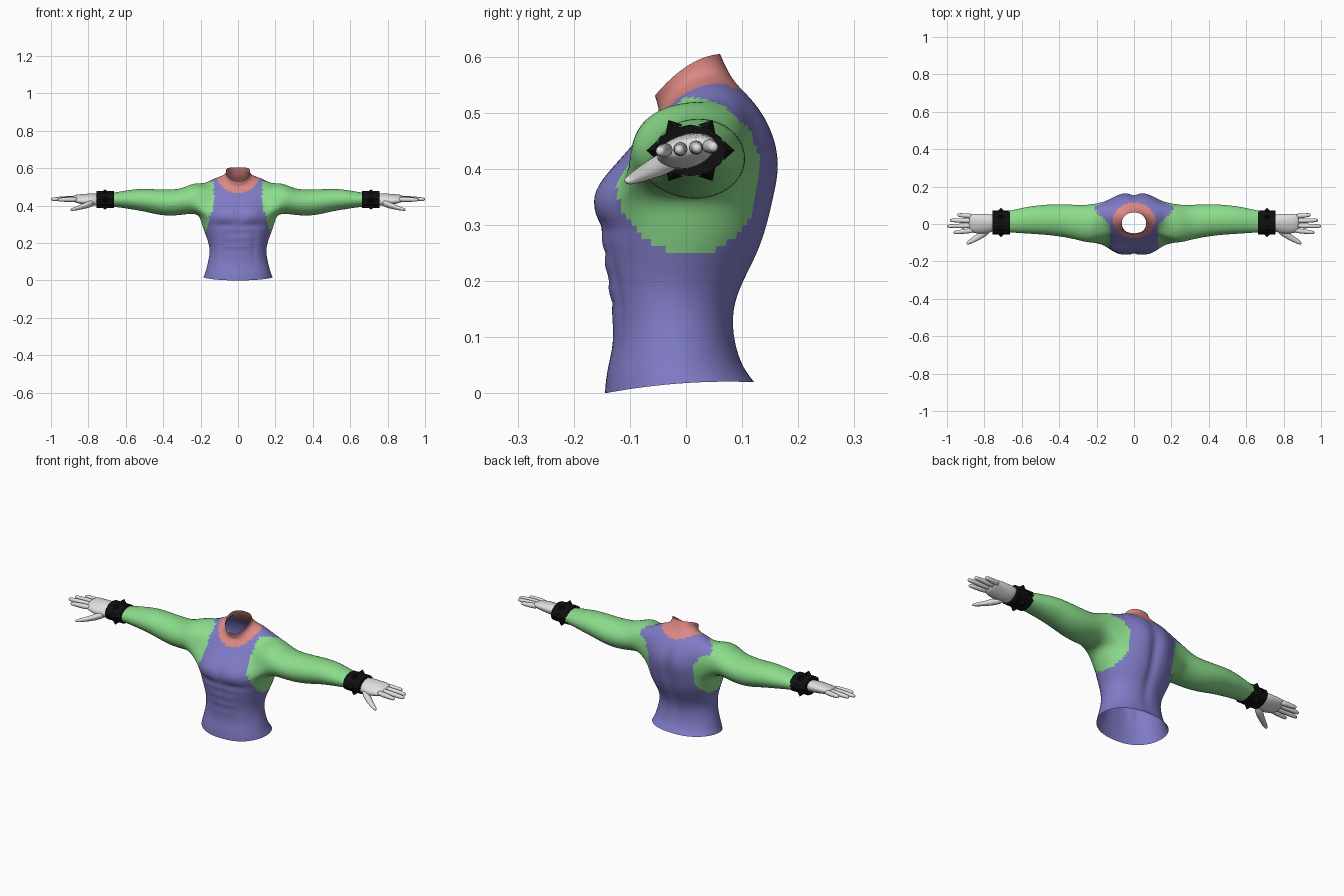
import bpy, bmesh, math
from math import sin, cos, pi, exp, radians

if "Cube" in bpy.data.objects:
    bpy.data.objects.remove(bpy.data.objects["Cube"])


def material(name, rgb):
    m = bpy.data.materials.new(name)
    m.diffuse_color = (*rgb, 1)
    m.use_nodes = True
    m.node_tree.nodes["Principled BSDF"].inputs["Base Color"].default_value = m.diffuse_color
    return m


BLUE = material("blue_cloth", (0.215, 0.2, 0.57))
GREEN = material("green_sleeve", (0.26, 0.72, 0.26))
RED = material("red_collar", (0.72, 0.25, 0.23))
WHITE = material("pale_glove", (0.74, 0.74, 0.74))
BLACK = material("black_band", (0.005, 0.005, 0.005))


def make_object(name, bm, mats, subsurf=0):
    """Turn a right-half bmesh into a mirrored, optionally smoothed object."""
    me = bpy.data.meshes.new(name)
    bm.to_mesh(me)
    bm.free()
    ob = bpy.data.objects.new(name, me)
    bpy.context.collection.objects.link(ob)
    for m in mats:
        me.materials.append(m)
    mir = ob.modifiers.new("mirror", 'MIRROR')
    mir.use_clip = True
    mir.merge_threshold = 0.0005
    if subsurf:
        s = ob.modifiers.new("smooth", 'SUBSURF')
        s.levels = s.render_levels = subsurf
        for p in me.polygons:
            p.use_smooth = True
    return ob


def bridge(bm, a, b, closed=True):
    n = len(a)
    for j in range(n if closed else n - 1):
        k = (j + 1) % n
        bm.faces.new((a[j], a[k], b[k], b[j]))


def ring(bm, x, y, z, ry, rz, n, start=0.0, tilt=0.0):
    """Oval ring of n points facing along x."""
    out = []
    for j in range(n):
        a = start + 2 * pi * j / n
        dy = ry * cos(a)
        out.append(bm.verts.new((x, y + dy, z + rz * sin(a) + tilt * dy)))
    return out


def loft(bm, sections, n, tilt=0.0):
    rings = [ring(bm, *s, n, tilt=tilt) for s in sections]
    for a, b in zip(rings, rings[1:]):
        bridge(bm, a, b)
    bm.faces.new(rings[0][::-1])
    bm.faces.new(rings[-1])


# ---- torso: front z, back z, half width, front y, back y, side lift
TORSO = [
    (0.000, 0.020, 0.186, -0.146, 0.124, 0.008),
    (0.040, 0.045, 0.176, -0.143, 0.104, 0),
    (0.090, 0.090, 0.163, -0.129, 0.088, 0),
    (0.150, 0.150, 0.151, -0.134, 0.085, 0),
    (0.200, 0.200, 0.157, -0.143, 0.105, 0),
    (0.250, 0.250, 0.177, -0.150, 0.132, 0),
    (0.300, 0.300, 0.195, -0.157, 0.148, 0),
    (0.340, 0.350, 0.207, -0.168, 0.157, 0),
    (0.385, 0.400, 0.205, -0.148, 0.166, 0),
    (0.425, 0.450, 0.198, -0.112, 0.161, 0.02),
    (0.460, 0.500, 0.178, -0.082, 0.139, 0.035),
    (0.485, 0.535, 0.135, -0.059, 0.108, 0.032),
    (0.497, 0.555, 0.095, -0.048, 0.088, 0.025),
    (0.510, 0.580, 0.066, -0.050, 0.073, 0.016),
    (0.530, 0.605, 0.066, -0.056, 0.062, 0.017),
]
COLS, C0, C1, R0, R1 = 12, 3, 9, 7, 10   # grid size and arm opening

bm = bmesh.new()
grid = []
for zf, zb, w, yf, yb, lift in TORSO:
    row = []
    for j in range(COLS + 1):
        t = pi * j / COLS
        s = 0.0 if j in (0, COLS) else sin(t)
        f = (1 - cos(t)) / 2
        row.append(bm.verts.new((w * s ** 0.85, yf + (yb - yf) * f,
                                 zf + (zb - zf) * f + lift * s * s)))
    grid.append(row)
for i in range(len(grid) - 1):
    for j in range(COLS):
        if not (R0 <= i < R1 and C0 <= j < C1):
            bm.faces.new((grid[i][j], grid[i][j + 1],
                          grid[i + 1][j + 1], grid[i + 1][j]))

# ---- arm: extended from the opening; x, front y, back y, bottom z, top z
ARM = [
    (0.235, -0.106, 0.104, 0.358, 0.526),
    (0.300, -0.086, 0.103, 0.350, 0.490),
    (0.370, -0.072, 0.107, 0.343, 0.487),
    (0.440, -0.062, 0.107, 0.353, 0.488),
    (0.500, -0.057, 0.102, 0.368, 0.492),
    (0.560, -0.053, 0.095, 0.378, 0.488),
    (0.620, -0.049, 0.082, 0.388, 0.478),
    (0.680, -0.044, 0.069, 0.395, 0.468),
    (0.720, -0.040, 0.060, 0.400, 0.462),
]
loop = ([grid[R0][j] for j in range(C0, C1)] + [grid[i][C1] for i in range(R0, R1)]
        + [grid[R1][j] for j in range(C1, C0, -1)] + [grid[i][C0] for i in range(R1, R0, -1)])
for x, y0, y1, z0, z1 in ARM:
    nxt = ring(bm, x, (y0 + y1) / 2, (z0 + z1) / 2, (y1 - y0) / 2, (z1 - z0) / 2,
               len(loop), radians(-150))
    bridge(bm, loop, nxt)
    loop = nxt
body = make_object("torso_and_arms", bm, (BLUE, GREEN, RED), 2)

# bake the smoothed surface so muscles and colours use the finer faces
dg = bpy.context.evaluated_depsgraph_get()
fine = bpy.data.meshes.new_from_object(body.evaluated_get(dg))
body.modifiers.clear()
body.data = fine


def bump(v, centre, size):
    return exp(-((v - centre) / size) ** 2)


# muscle relief: chest, stomach and spine
for v in fine.vertices:
    x, y, z = abs(v.co.x), v.co.y, v.co.z
    if x > 0.19:
        continue
    if y < -0.06:
        d = 0.010 * bump(x, 0.08, 0.055) * bump(z, 0.36, 0.045)
        d -= 0.006 * bump(x, 0, 0.012) * bump(z, 0.30, 0.13)
        d -= 0.007 * bump(x, 0.07, 0.07) * bump(z, 0.295, 0.014)
        for groove in (0.25, 0.205, 0.16):
            d -= 0.004 * bump(x, 0.03, 0.04) * bump(z, groove, 0.010)
        d -= 0.005 * bump(x, 0.085, 0.015) * bump(z, 0.19, 0.08)
        v.co.y -= d
    elif y > 0.05:
        v.co.y -= 0.014 * bump(x, 0, 0.022) * bump(z, 0.3, 0.17)
        v.co.y += 0.005 * bump(x, 0.06, 0.035) * bump(z, 0.4, 0.09)

# collar and sleeve colours
for p in fine.polygons:
    x, y, z = abs(p.center.x), p.center.y, p.center.z
    side = ((y - 0.005) / 0.13) ** 2 + ((z - 0.388) / 0.14) ** 2 < 1
    if z > 0.45 and (x / 0.112) ** 2 + ((y - 0.02) / 0.095) ** 2 < 1:
        p.material_index = 2
    elif x > 0.215 or (x > 0.13 and side):
        p.material_index = 1

# ---- hands: palm, four fingers, thumb
bm = bmesh.new()
loft(bm, [(0.735, 0.008, 0.432, 0.042, 0.033), (0.775, 0.002, 0.432, 0.054, 0.033),
          (0.820, 0.000, 0.434, 0.056, 0.029), (0.860, 0.003, 0.437, 0.052, 0.022),
          (0.885, 0.004, 0.438, 0.046, 0.015)], 12, 0.2)
FINGERS = [(-0.034, -0.046, 0.965), (-0.009, -0.012, 1.0),
           (0.017, 0.020, 0.985), (0.040, 0.049, 0.945)]
for y0, y1, tip in FINGERS:
    secs = []
    for f, r in ((0, 0.014), (0.35, 0.0145), (0.7, 0.0125), (0.93, 0.0105), (1, 0.006)):
        secs.append((0.855 + (tip - 0.855) * f, y0 + (y1 - y0) * f,
                     0.437 - 0.002 * f + 0.1 * y0, r, r))
    loft(bm, secs, 8)
loft(bm, [(0.765, -0.022, 0.420, 0.026, 0.022), (0.805, -0.050, 0.404, 0.026, 0.020),
          (0.845, -0.076, 0.391, 0.020, 0.014), (0.880, -0.096, 0.381, 0.015, 0.010),
          (0.897, -0.104, 0.378, 0.008, 0.006)], 8)
make_object("hands", bm, (WHITE,), 1)

# ---- spiked wristbands
bm = bmesh.new()
YC, ZC, RY, RZ = 0.008, 0.433, 0.063, 0.046
loft(bm, [(0.664, YC, ZC, RY, RZ), (0.756, YC, ZC, RY, RZ)], 12)
for k in range(6):
    a = 2 * pi * k / 6
    u = (cos(a), sin(a))
    t = (-sin(a), cos(a))
    py, pz = YC + RY * 0.93 * u[0], ZC + RZ * 0.93 * u[1]
    base = [bm.verts.new((0.711 + dx, py + t[0] * s, pz + t[1] * s))
            for dx, s in ((-0.022, 0), (0, -0.018), (0.022, 0), (0, 0.018))]
    tip = bm.verts.new((0.711, py + u[0] * 0.02, pz + u[1] * 0.02))
    for j in range(4):
        bm.faces.new((base[j], base[(j + 1) % 4], tip))
bmesh.ops.recalc_face_normals(bm, faces=bm.faces)
make_object("wristbands", bm, (BLACK,))
